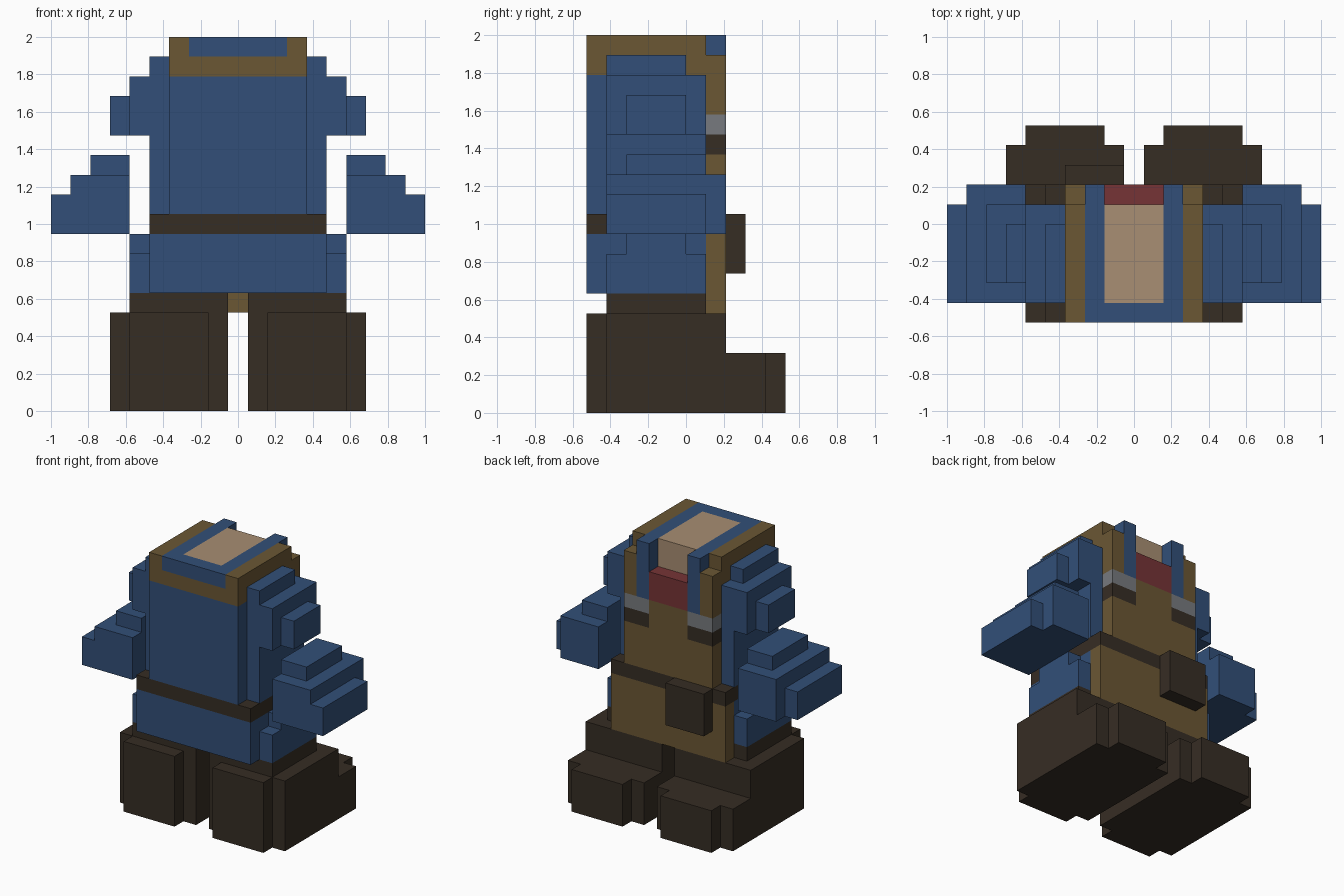
import bpy
import bmesh

if "Cube" in bpy.data.objects:
    bpy.data.objects.remove(bpy.data.objects["Cube"], do_unlink=True)

U = 2 / 19  # one block


def material(name, rgb):
    linear = [((c / 255 + 0.055) / 1.055) ** 2.4 for c in rgb]
    mat = bpy.data.materials.new(name)
    mat.use_nodes = True
    mat.diffuse_color = (*linear, 1)
    mat.node_tree.nodes["Principled BSDF"].inputs["Base Color"].default_value = (*linear, 1)
    return mat


BLUE = material("blue cloth", (50, 79, 120))
TAN = material("tan leather", (107, 87, 52))
DARK = material("dark leather", (54, 45, 36))
SKIN = material("skin", (168, 142, 115))
RED = material("red cloth", (118, 52, 54))
GREY = material("grey metal", (119, 122, 126))


def part(name, mat, *boxes):
    """Boxes in block units: (x0, x1, y0, y1, z0, z1)."""
    bm = bmesh.new()
    for x0, x1, y0, y1, z0, z1 in boxes:
        cube = bmesh.ops.create_cube(bm, size=1)["verts"]
        for v in cube:
            v.co.x = U * (x1 if v.co.x > 0 else x0)
            v.co.y = U * (y1 if v.co.y > 0 else y0)
            v.co.z = U * (z1 if v.co.z > 0 else z0)
    mesh = bpy.data.meshes.new(name)
    bm.to_mesh(mesh)
    bm.free()
    mesh.materials.append(mat)
    obj = bpy.data.objects.new(name, mesh)
    bpy.context.collection.objects.link(obj)


def pair(name, mat, *boxes):
    """The same part on both sides."""
    part("left_" + name, mat, *boxes)
    part("right_" + name, mat, *[(-b[1], -b[0], *b[2:]) for b in boxes])


# Legs and boots, with stepped heel and toe
pair("boot", DARK,
     (1.5, 5.5, -5, -4, 0, 5),
     (0.5, 6.5, -4, 2, 0, 5),
     (0.5, 6.5, 2, 4, 0, 3),
     (1.5, 5.5, 4, 5, 0, 3))
pair("upper_leg", DARK, (0.5, 5.5, -4, 1, 5, 6))

# Tunic skirt and side flaps
part("skirt", BLUE, (-4.5, 4.5, -5, 1, 6, 9))
pair("skirt_flap", BLUE,
     (4.5, 5.5, -4, 1, 6, 8),
     (4.5, 5.5, -3, 0, 8, 9))
part("skirt_back", TAN, (-4.5, 4.5, 1, 2, 5, 9))

# Belt and pouch
part("belt", DARK, (-4.5, 4.5, -5, 2, 9, 10))
part("belt_pouch", DARK, (-3.5, -0.5, 2, 3, 7, 10))

# Torso and shoulders
part("torso", BLUE, (-3.5, 3.5, -5, 1, 10, 17))
pair("torso_side", BLUE,
     (3.5, 4.5, -4, 1, 10, 17),
     (3.5, 4.5, -4, 0, 17, 18))
pair("shoulder", BLUE,
     (4.5, 5.5, -4, 1, 14, 17),
     (5.5, 6.5, -3, 0, 14, 16))

# Floating arms
pair("arm", BLUE,
     (5.5, 8.5, -4, 2, 9, 12),
     (8.5, 9.5, -4, 1, 9, 11),
     (5.5, 7.5, -3, 1, 12, 13))

# Back panel with strap buckles
part("back_panel", TAN,
     (-3.5, 3.5, 1, 2, 10, 13),
     (-1.5, 1.5, 1, 2, 13, 15))
pair("back_panel_top", TAN, (2.5, 3.5, 1, 2, 15, 18))
pair("buckle", GREY, (1.5, 3.5, 1, 2, 14, 15))
pair("buckle_strap", DARK, (1.5, 3.5, 1, 2, 13, 14))

# Collar, straps and neck
part("collar_front", TAN, (-2.5, 2.5, -5, -4, 17, 18))
pair("collar_side", TAN, (2.5, 3.5, -5, 1, 17, 19))
part("neckline", BLUE, (-2.5, 2.5, -5, -4, 18, 19))
pair("neck_strap", BLUE,
     (1.5, 2.5, -4, 1, 17, 19),
     (1.5, 2.5, 1, 2, 15, 19))
part("neck", SKIN, (-1.5, 1.5, -4, 1, 17, 19))
part("red_undershirt", RED, (-1.5, 1.5, 1, 2, 15, 17))
